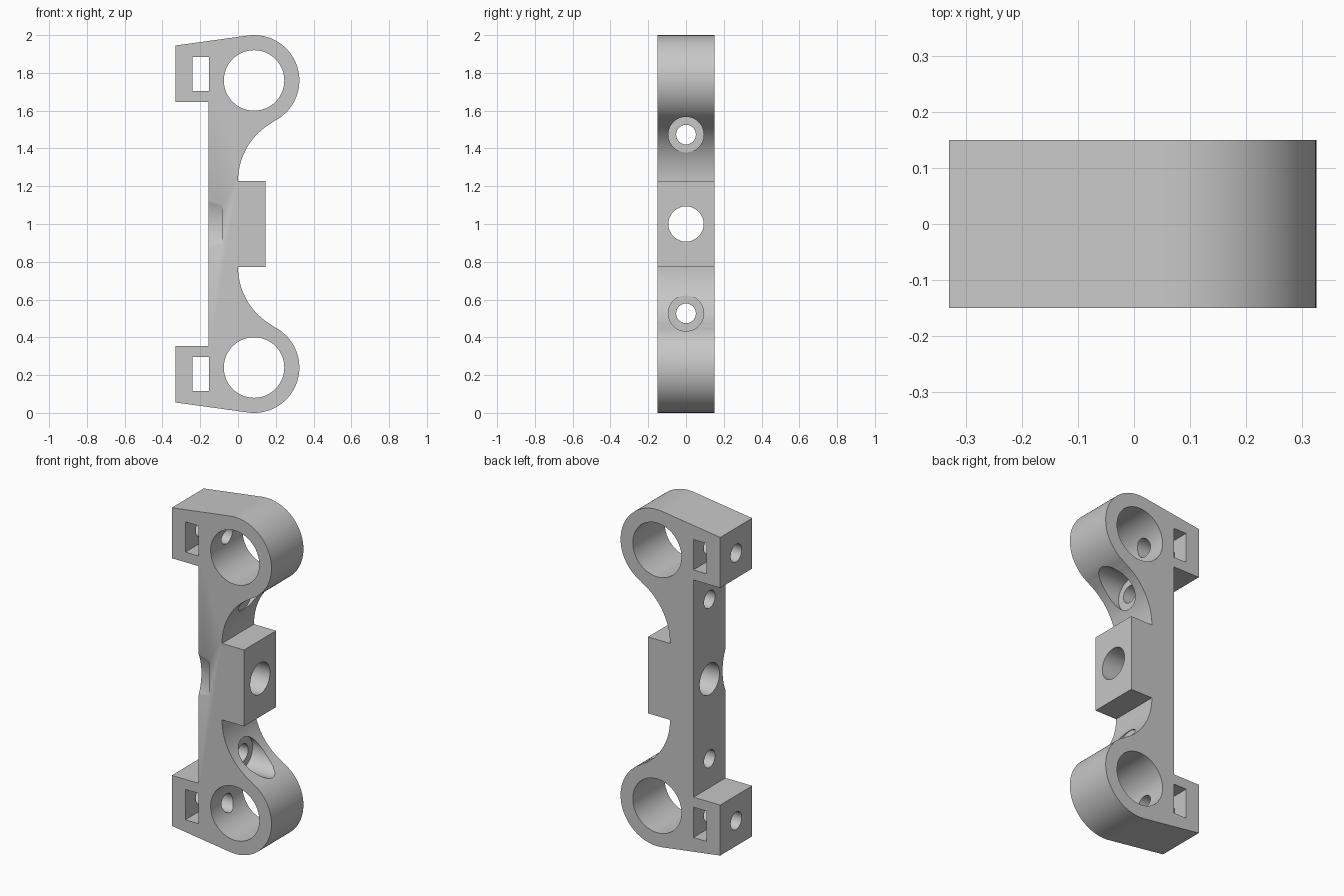
import bpy
import bmesh
from math import sin, cos, acos, atan2, hypot, pi, radians
from mathutils import Matrix, Vector

cube = bpy.data.objects.get("Cube")
if cube:
    bpy.data.objects.remove(cube, do_unlink=True)

HALF_DEPTH = 0.15
RING = Vector((0.085, 1.76))
RING_R, BORE_R = 0.24, 0.16
FILLET = Vector((0.355, 1.227))
FILLET_R = 0.355
BACK_X, LUG_X, BLOCK_X = -0.155, -0.33, 0.145
LUG_TOP, LUG_LOW = 1.945, 1.645
SLOT_Z, SCREW_Z = 1.795, 1.473

grey = bpy.data.materials.new("grey_plastic")
grey.use_nodes = True
colour = (0.57, 0.57, 0.57, 1)
grey.diffuse_color = colour
grey.node_tree.nodes["Principled BSDF"].inputs["Base Color"].default_value = colour


def make_object(name, bm):
    bmesh.ops.recalc_face_normals(bm, faces=bm.faces)
    mesh = bpy.data.meshes.new(name)
    bm.to_mesh(mesh)
    bm.free()
    mesh.materials.append(grey)
    obj = bpy.data.objects.new(name, mesh)
    bpy.context.collection.objects.link(obj)
    return obj


def arc(centre, radius, start, end, steps):
    angles = [start + (end - start) * i / steps for i in range(steps + 1)]
    return [(centre.x + radius * cos(a), centre.y + radius * sin(a)) for a in angles]


def cylinder(name, axis, centre, radius, length, radius_end=None, sides=64):
    bm = bmesh.new()
    turn = Matrix.Rotation(pi / 2, 4, "Y" if axis == "x" else "X")
    bmesh.ops.create_cone(bm, cap_ends=True, segments=sides, radius1=radius,
                          radius2=radius if radius_end is None else radius_end,
                          depth=length, matrix=Matrix.Translation(centre) @ turn)
    return make_object(name, bm)


def x_hole(name, x0, x1, y, z, radius, radius_end=None, sides=64):
    return cylinder(name, "x", ((x0 + x1) / 2, y, z), radius, x1 - x0, radius_end, sides)


def box(name, centre, size):
    bm = bmesh.new()
    bmesh.ops.create_cube(bm, size=1, matrix=Matrix.Translation(centre) @ Matrix.Diagonal((*size, 1)))
    return make_object(name, bm)


def cut(target, cutter):
    cutter.hide_render = True
    mod = target.modifiers.new("cut", "BOOLEAN")
    mod.operation, mod.solver, mod.object = "DIFFERENCE", "EXACT", cutter
    bpy.context.view_layer.objects.active = target
    bpy.ops.object.modifier_apply(modifier=mod.name)
    bpy.data.objects.remove(cutter, do_unlink=True)


# Upper half of the outline: lug, ring, fillet, middle block
to_lug = Vector((LUG_X, LUG_TOP)) - RING
tangent = atan2(to_lug.y, to_lug.x) - acos(RING_R / hypot(*to_lug))
to_fillet = FILLET - RING
meet = atan2(to_fillet.y, to_fillet.x)
upper = [(BACK_X, LUG_LOW), (LUG_X, LUG_LOW), (LUG_X, LUG_TOP)]
upper += arc(RING, RING_R, tangent, meet, 48)
upper += arc(FILLET, FILLET_R, meet + pi, pi, 24)[1:]
upper += [(BLOCK_X, FILLET.y)]
outline = upper + [(x, 2 - z) for x, z in reversed(upper)]

# Bracket body extruded front to back
bm = bmesh.new()
face = bm.faces.new([bm.verts.new((x, -HALF_DEPTH, z)) for x, z in outline])
swept = bmesh.ops.extrude_face_region(bm, geom=[face])["geom"]
bmesh.ops.translate(bm, vec=(0, 2 * HALF_DEPTH, 0),
                    verts=[v for v in swept if isinstance(v, bmesh.types.BMVert)])
bracket = make_object("bracket_body", bm)

# Openings repeated at both ends
for flip in (False, True):
    def level(z):
        return 2 - z if flip else z
    cut(bracket, cylinder("ring_bore", "y", (RING.x, 0, level(RING.y)), BORE_R, 1, sides=80))
    cut(bracket, box("nut_slot", (-0.1975, 0, level(SLOT_Z)), (0.087, 1, 0.18)))
    cut(bracket, x_hole("clamp_hole", -0.5, RING.x, 0, level(SLOT_Z), 0.052, sides=40))
    cut(bracket, x_hole("counterbore", 0.03, 0.5, 0, level(SCREW_Z), 0.094))
    cut(bracket, x_hole("screw_hole", -0.5, 0.2, 0, level(SCREW_Z), 0.052, sides=40))

# Middle through hole and shallow tapered relief on the front edge
cut(bracket, x_hole("middle_hole", -0.5, 0.5, 0, 1, 0.093))
cut(bracket, x_hole("front_relief", -0.225, -0.085, -0.415, 1, 0.301, 0.285, sides=128))

# Smooth curved walls, crisp edges
bpy.ops.object.select_all(action="DESELECT")
bracket.select_set(True)
bpy.context.view_layer.objects.active = bracket
bpy.ops.object.shade_smooth_by_angle(angle=radians(30))
